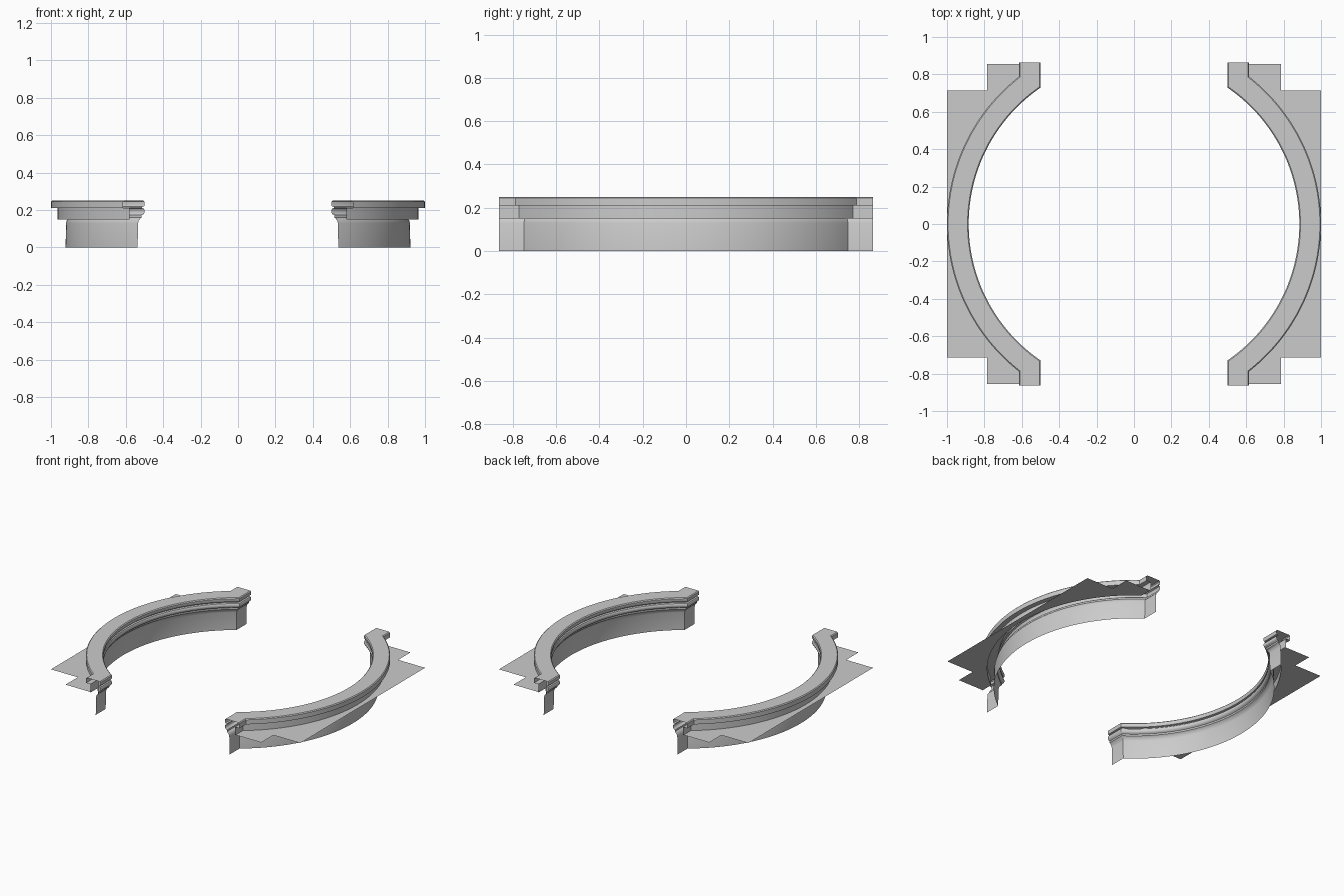
import bpy
from math import acos, cos, sin, radians

if "Cube" in bpy.data.objects:
    bpy.data.objects.remove(bpy.data.objects["Cube"])

SEG = 64        # steps along each arc
END_Y = 0.863   # where the straight ends stop
SHIFT = 0.385   # radius minus x on the straight ends


def path(r):
    """Arc of radius r around the origin with a short straight run at both ends."""
    x = r - SHIFT
    a = acos(x / r)
    arc = [(r * cos(t), r * sin(t))
           for t in (-a + 2 * a * k / SEG for k in range(SEG + 1))]
    return [(x, -END_Y)] + arc + [(x, END_Y)]


def add_part(name, verts, faces):
    mesh = bpy.data.meshes.new(name)
    mesh.from_pydata(verts, [], faces)
    ob = bpy.data.objects.new(name, mesh)
    bpy.context.collection.objects.link(ob)
    mir = ob.modifiers.new("other_side", 'MIRROR')
    mir.use_axis[0] = True
    mir.use_mirror_merge = False
    return ob


def sweep(name, profile):
    n = SEG + 3
    verts = [(x, y, z) for r, z in profile for x, y in path(r)]
    faces = [(i * n + j, (i + 1) * n + j, (i + 1) * n + j + 1, i * n + j + 1)
             for i in range(len(profile) - 1) for j in range(n - 1)]
    ob = add_part(name, verts, faces)
    bpy.ops.object.select_all(action='DESELECT')
    ob.select_set(True)
    bpy.context.view_layer.objects.active = ob
    bpy.ops.object.shade_smooth_by_angle(angle=radians(35))
    return ob


# Moulded trim: hanging wall, cove, bead, top lip, then the back of the kerb
sweep("curved_trim", [
    (0.922, 0.0), (0.919, 0.13), (0.915, 0.145), (0.905, 0.156), (0.900, 0.160),
    (0.900, 0.172), (0.889, 0.178), (0.884, 0.188), (0.884, 0.198), (0.889, 0.207),
    (0.899, 0.211), (0.899, 0.216), (0.888, 0.219), (0.884, 0.227), (0.884, 0.244),
    (0.890, 0.250), (0.994, 0.250), (1.0, 0.244), (1.0, 0.211),
    (0.965, 0.211), (0.965, 0.150)])

# Stepped floor sheet behind the trim
inner = path(0.965)[1:-1]
x0 = inner[0][0]
outline = [(x0, -0.855), (0.785, -0.855), (0.785, -0.715), (1.0, -0.715),
           (1.0, 0.715), (0.785, 0.715), (0.785, 0.855), (x0, 0.855)]
outline += inner[::-1]
add_part("floor_sheet", [(x, y, 0.15) for x, y in outline],
         [tuple(range(len(outline)))])
